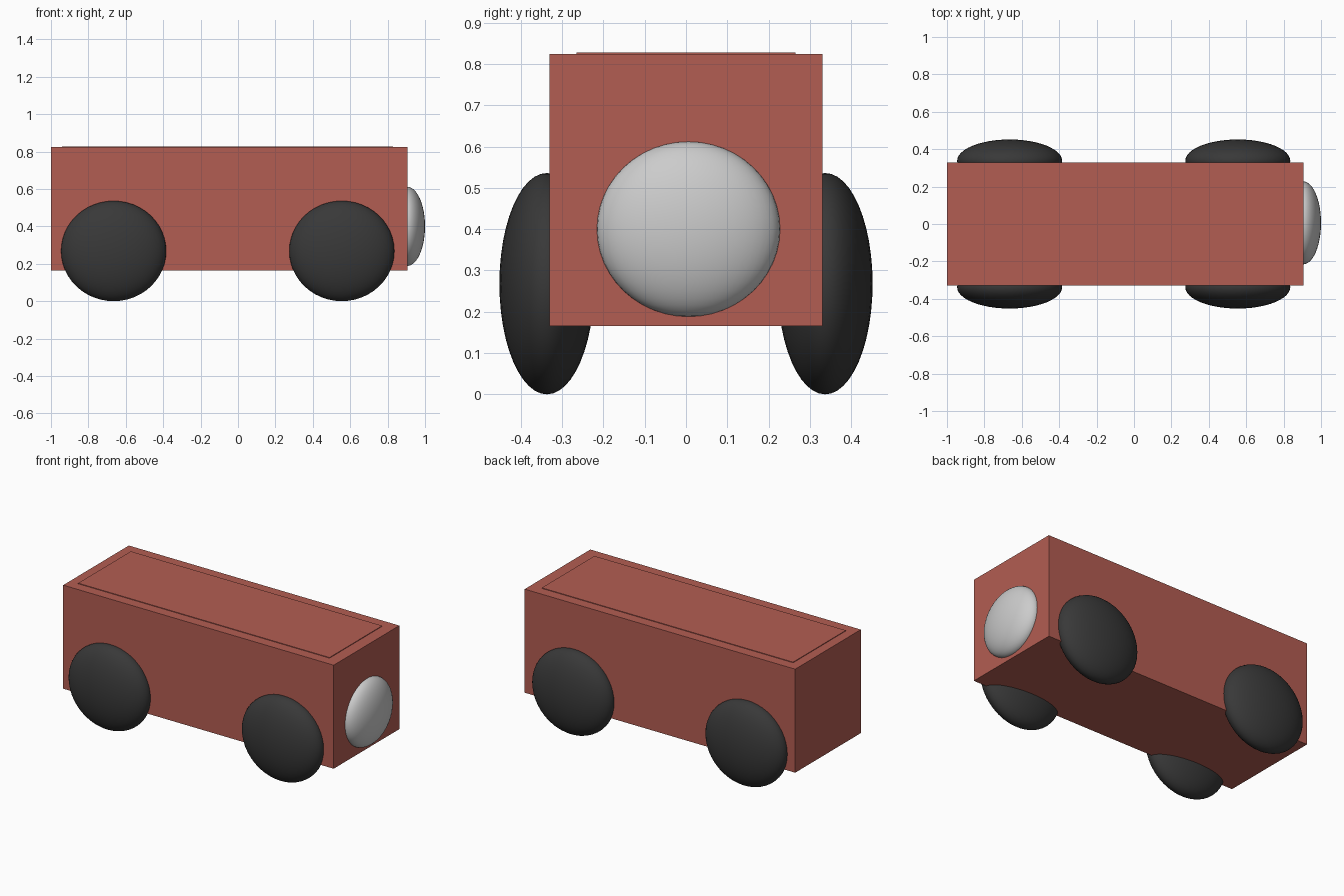
import bpy

if "Cube" in bpy.data.objects:
    bpy.data.objects.remove(bpy.data.objects["Cube"])


def paint(name, rgb):
    mat = bpy.data.materials.new(name)
    mat.diffuse_color = (*rgb, 1)
    mat.use_nodes = True
    mat.node_tree.nodes["Principled BSDF"].inputs["Base Color"].default_value = mat.diffuse_color
    return mat


red = paint("brick_red", (0.45, 0.11, 0.085))
black = paint("tyre_black", (0.04, 0.04, 0.04))


def box(name, lo, hi, mat):
    bpy.ops.mesh.primitive_cube_add(size=1, location=[(a + b) / 2 for a, b in zip(lo, hi)])
    ob = bpy.context.object
    ob.name = name
    ob.scale = [b - a for a, b in zip(lo, hi)]
    bpy.ops.object.transform_apply(location=False, rotation=False, scale=True)
    ob.data.materials.append(mat)
    return ob


def ellipsoid(name, centre, radii, mat=None):
    bpy.ops.mesh.primitive_uv_sphere_add(segments=48, ring_count=24, radius=1, location=centre)
    ob = bpy.context.object
    ob.name = name
    ob.scale = radii
    bpy.ops.object.transform_apply(location=False, rotation=False, scale=True)
    bpy.ops.object.shade_smooth()
    if mat:
        ob.data.materials.append(mat)
    return ob


# Body and slightly raised roof panel
box("body", (-1, -0.33, 0.165), (0.905, 0.33, 0.824), red)
box("roof_panel", (-0.94, -0.265, 0.815), (0.83, 0.265, 0.828), red)

# Four flattened wheels
for end, x in (("rear", -0.665), ("front", 0.555)):
    for side, y in (("right", -0.337), ("left", 0.337)):
        ellipsoid(f"{end}_{side}_wheel", (x, y, 0.268), (0.281, 0.115, 0.268), black)

# Domed grille on the nose
ellipsoid("front_dome", (0.904, 0.006, 0.40), (0.096, 0.222, 0.212))
